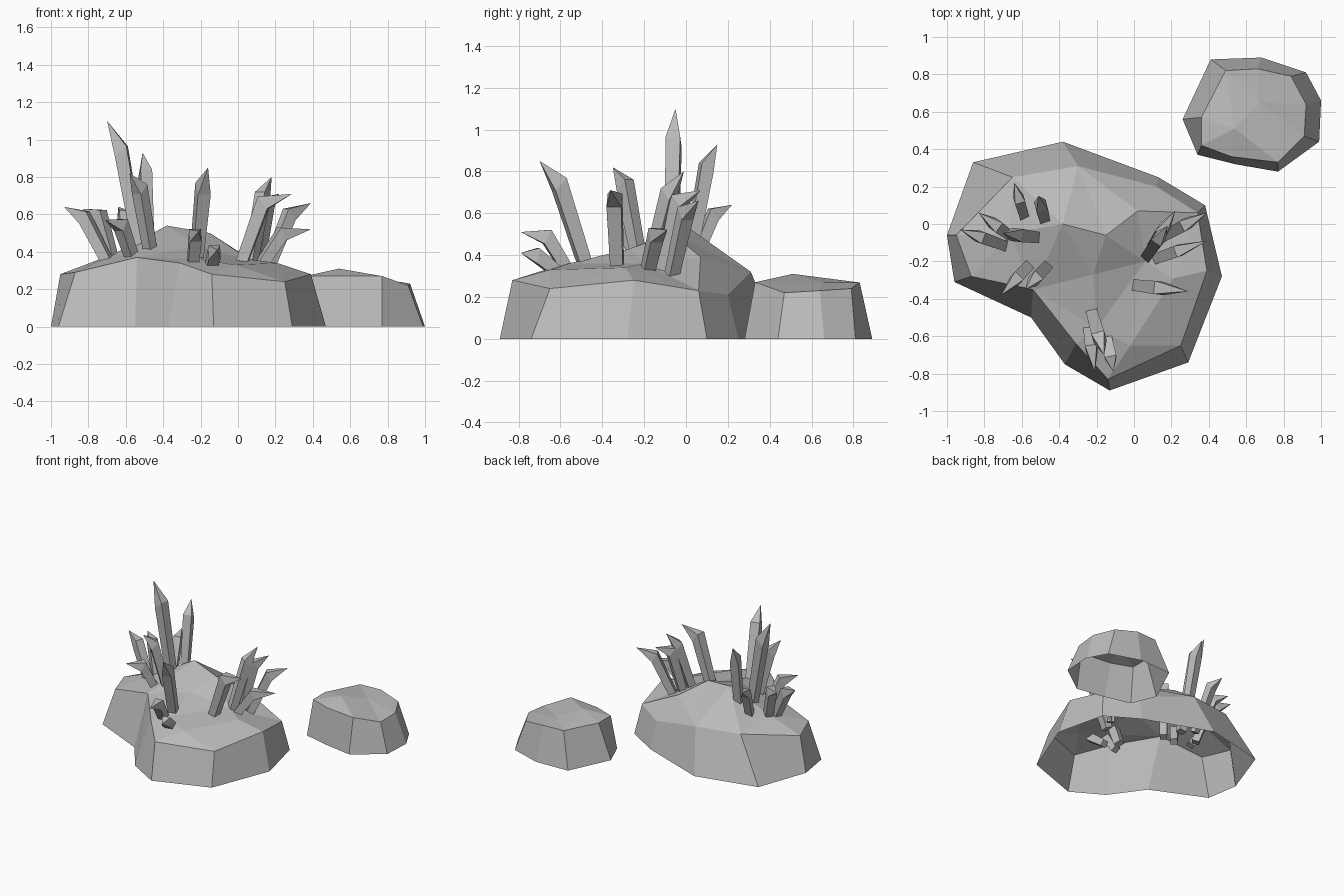
import bpy
import bmesh
import math
from mathutils import Vector
from mathutils.geometry import delaunay_2d_cdt

if "Cube" in bpy.data.objects:
    bpy.data.objects.remove(bpy.data.objects["Cube"], do_unlink=True)

stone_grey = bpy.data.materials.new("stone_grey")
stone_grey.use_nodes = True
colour = (0.5, 0.5, 0.5, 1)
stone_grey.diffuse_color = colour
stone_grey.node_tree.nodes["Principled BSDF"].inputs["Base Color"].default_value = colour


def finish(name, bm):
    """Turn a bmesh into a flat-shaded object with the stone material."""
    bmesh.ops.recalc_face_normals(bm, faces=bm.faces)
    mesh = bpy.data.meshes.new(name)
    bm.to_mesh(mesh)
    bm.free()
    mesh.materials.append(stone_grey)
    obj = bpy.data.objects.new(name, mesh)
    bpy.context.collection.objects.link(obj)
    return obj


def build_rock(name, foot, rim, crown):
    """Open-bottomed boulder: sloped wall from foot to rim, faceted top."""
    bm = bmesh.new()
    count = len(foot)
    low = [bm.verts.new((x, y, 0)) for x, y in foot]
    top = [bm.verts.new(p) for p in rim + crown]
    for i in range(count):
        j = (i + 1) % count
        bm.faces.new((low[i], low[j], top[j], top[i]))
    flat = [Vector(p[:2]) for p in rim + crown]
    result = delaunay_2d_cdt(flat, [], [list(range(count))], 1, 1e-5)
    triangles, origins = result[2], result[3]
    for tri in triangles:
        bm.faces.new([top[origins[v][0]] for v in tri])
    return finish(name, bm)


def build_crystal(name, base, tip, radius, bend):
    """Four-sided shard, rooted inside the rock; bend flattens its point outward."""
    base, tip = Vector(base), Vector(tip)
    span = tip - base
    reach, height = .55 - .15 * bend, .76 + .1 * bend
    shoulder = base + Vector((span.x * reach, span.y * reach, span.z * height))
    axis = (shoulder - base).normalized()
    lean = Vector((span.x, span.y, 0)).normalized()
    side = axis.cross(lean).normalized()
    out = side.cross(axis).normalized()
    bm = bmesh.new()
    rings = []
    for centre, size, slant in ((base - axis * .15, .8, 0), (shoulder, 1, .6)):
        ring = []
        for k in range(4):
            angle = math.pi * (k / 2 + .25)
            offset = out * math.cos(angle) + side * math.sin(angle)
            # the inner side of the shoulder sits higher than the outer side
            rise = axis * (-math.cos(angle) * slant)
            ring.append(bm.verts.new(centre + (offset + rise) * radius * size))
        rings.append(ring)
    point = bm.verts.new(tip)
    for k in range(4):
        n = (k + 1) % 4
        bm.faces.new((rings[0][k], rings[0][n], rings[1][n], rings[1][k]))
        bm.faces.new((rings[1][k], rings[1][n], point))
    bm.faces.new(rings[0])
    return finish(name, bm)


# Large boulder
build_rock(
    "large_rock",
    foot=[(-.86, .33), (-.38, .44), (.13, .25), (.38, .1), (.47, -.28), (.29, -.74),
          (-.13, -.89), (-.37, -.75), (-.55, -.5), (-.96, -.31), (-1, -.06)],
    rim=[(-.65, .25, .33), (-.3, .31, .32), (.12, .2, .21), (.34, .06, .23),
         (.39, -.25, .28), (.25, -.65, .24), (-.14, -.83, .28), (-.31, -.64, .34),
         (-.54, -.35, .37), (-.87, -.28, .29), (-.95, -.06, .28)],
    crown=[(-.38, 0, .54), (-.15, -.06, .5), (-.22, -.27, .43), (.02, .07, .39),
           (.06, -.2, .36), (-.02, -.65, .33), (-.2, -.56, .36), (.21, -.29, .34),
           (-.66, -.05, .39)])

# Small boulder
build_rock(
    "small_rock",
    foot=[(.41, .88), (.68, .89), (.92, .81), (1, .66), (.99, .44),
          (.77, .28), (.54, .32), (.34, .37), (.26, .56)],
    rim=[(.49, .82, .27), (.66, .83, .27), (.84, .79, .24), (.92, .64, .23),
         (.91, .47, .22), (.77, .33, .27), (.52, .36, .27), (.36, .42, .27),
         (.36, .57, .27)],
    crown=[(.54, .51, .31), (.67, .65, .27)])

# Crystal clusters: base, tip, radius, bend
clusters = {
    "left_crystal": [
        ((.07, -.17, .35), (.18, -.01, .8), .045, 0),
        ((.11, -.1, .36), (.22, .07, .71), .045, 1),
        ((.17, -.06, .34), (.39, .06, .66), .045, .5),
        ((.13, -.18, .34), (.39, -.09, .52), .045, 1),
        ((.03, -.33, .37), (.29, -.36, .71), .05, 1)],
    "right_crystal": [
        ((-.53, -.07, .42), (-.7, -.05, 1.1), .05, 0),
        ((-.48, .03, .45), (-.51, .15, .93), .045, 0),
        ((-.59, .05, .4), (-.64, .22, .64), .04, .5),
        ((-.68, -.05, .38), (-.83, .06, .63), .045, 1),
        ((-.71, -.11, .37), (-.93, -.03, .64), .045, .3),
        ((-.47, -.23, .41), (-.58, -.35, .82), .045, .3),
        ((-.57, -.23, .38), (-.71, -.38, .57), .045, 1)],
    "front_crystal": [
        ((-.22, -.49, .38), (-.16, -.7, .85), .05, 0),
        ((-.24, -.58, .35), (-.21, -.79, .51), .045, 1),
        ((-.14, -.64, .34), (-.11, -.79, .41), .045, .5)],
}
for label, shards in clusters.items():
    for number, shard in enumerate(shards, 1):
        build_crystal(f"{label}_{number}", *shard)
